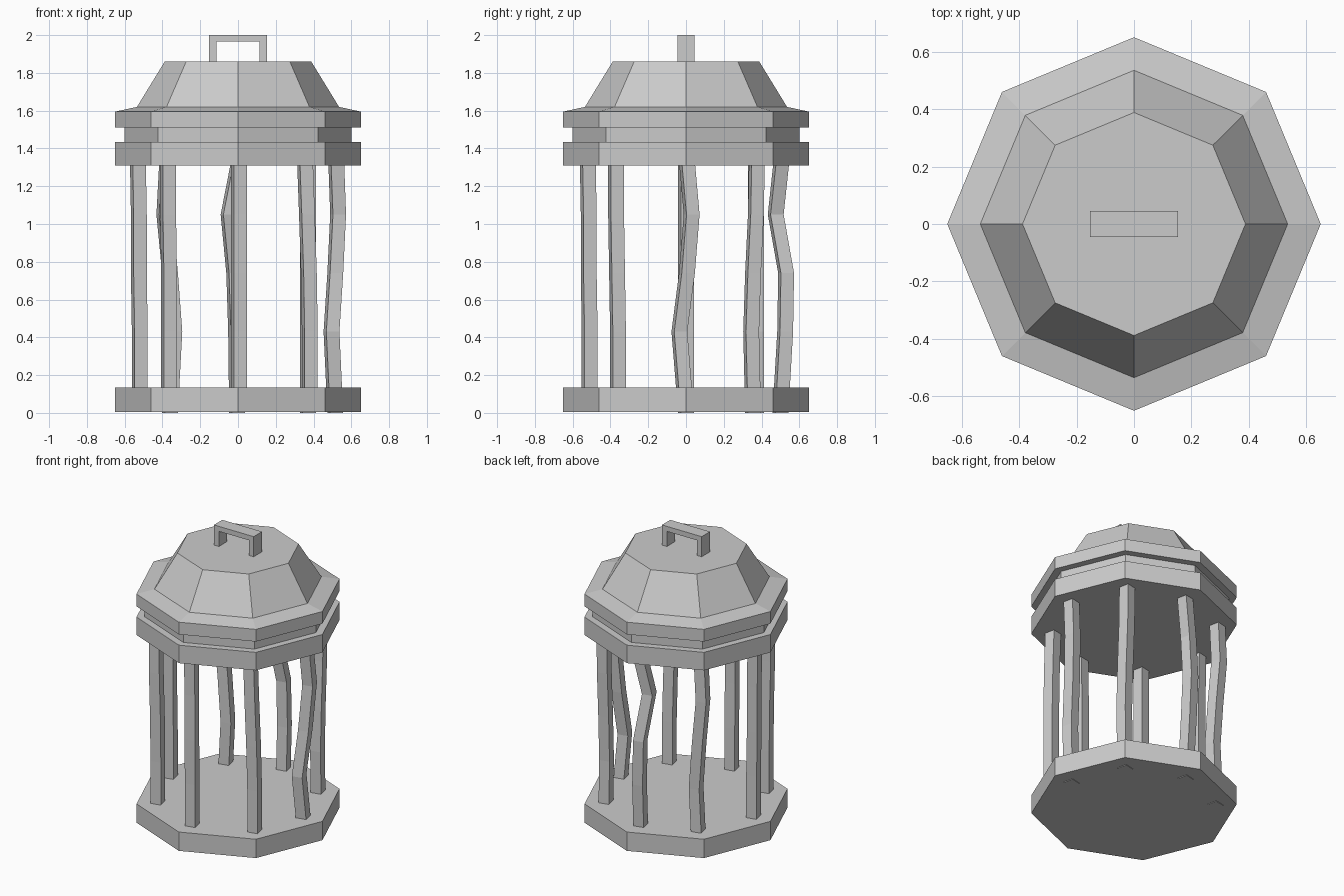
import bpy, bmesh
from math import cos, sin, pi, radians

cube = bpy.data.objects.get("Cube")
if cube:
    bpy.data.objects.remove(cube, do_unlink=True)

grey = bpy.data.materials.new("plain_grey")
grey.use_nodes = True
colour = (0.6, 0.6, 0.6, 1)
grey.diffuse_color = colour
grey.node_tree.nodes["Principled BSDF"].inputs["Base Color"].default_value = colour


def loft(name, rings):
    """Skin equal rings of points from bottom to top and cap both ends."""
    bm = bmesh.new()
    loops = [[bm.verts.new(p) for p in ring] for ring in rings]
    n = len(loops[0])
    for low, high in zip(loops, loops[1:]):
        for i in range(n):
            j = (i + 1) % n
            bm.faces.new((low[i], low[j], high[j], high[i]))
    bm.faces.new(loops[0][::-1])
    bm.faces.new(loops[-1])
    bmesh.ops.recalc_face_normals(bm, faces=bm.faces)
    mesh = bpy.data.meshes.new(name)
    bm.to_mesh(mesh)
    bm.free()
    mesh.materials.append(grey)
    obj = bpy.data.objects.new(name, mesh)
    bpy.context.collection.objects.link(obj)
    return obj


def ring(x, y, z, radius, sides, turn=0.0):
    return [(x + radius * cos(turn + 2 * pi * i / sides),
             y + radius * sin(turn + 2 * pi * i / sides), z) for i in range(sides)]


def octagon(name, profile):
    return loft(name, [ring(0, 0, z, r, 8) for r, z in profile])


# Octagonal base plate and the stepped roof
octagon("base_plate", [(0.65, 0.004), (0.65, 0.135)])
octagon("roof", [(0.65, 1.31), (0.65, 1.435), (0.6, 1.435), (0.6, 1.51),
                 (0.65, 1.51), (0.65, 1.595), (0.535, 1.62), (0.388, 1.86)])

# Square bars, some bent: centre points at rising heights
heights = (0, 0.43, 0.74, 1.05, 1.33)
bars = {
    "left": [(.515, 0), (.495, -.035), (.515, .005), (.53, .03), (.52, .005)],
    "back_left": [(.37, .355), (.37, .345), (.37, .355), (.37, .37), (.37, .375)],
    "back": [(-.005, .5), (-.01, .525), (-.02, .53), (-.05, .475), (.005, .505)],
    "back_right": [(-.36, .37), (-.337, .37), (-.36, .37), (-.39, .37), (-.375, .37)],
    "right": [(-.52, 0), (-.52, 0), (-.525, 0), (-.525, 0), (-.53, 0)],
    "front_right": [(-.365, -.36), (-.365, -.36), (-.365, -.365), (-.37, -.37), (-.37, -.37)],
    "front": [(.005, -.51), (.005, -.51), (.005, -.515), (.005, -.515), (.005, -.52)],
    "front_left": [(.38, -.36), (.38, -.36), (.375, -.365), (.365, -.37), (.355, -.37)],
}
raised = ("right", "front_right", "front", "front_left")
for side, path in bars.items():
    bottoms = (0.05 if side in raised else 0,) + heights[1:]
    loft("bar_" + side, [ring(x, y, z, 0.05, 4, radians(57))
                         for (x, y), z in zip(path, bottoms)])

# Handle: an arch outline given depth
outline = [(-.153, 1.85), (-.153, 2), (.153, 2), (.153, 1.85),
           (.115, 1.85), (.115, 1.965), (-.115, 1.965), (-.115, 1.85)]
loft("handle", [[(x, y, z) for x, z in outline] for y in (-0.046, 0.046)])
